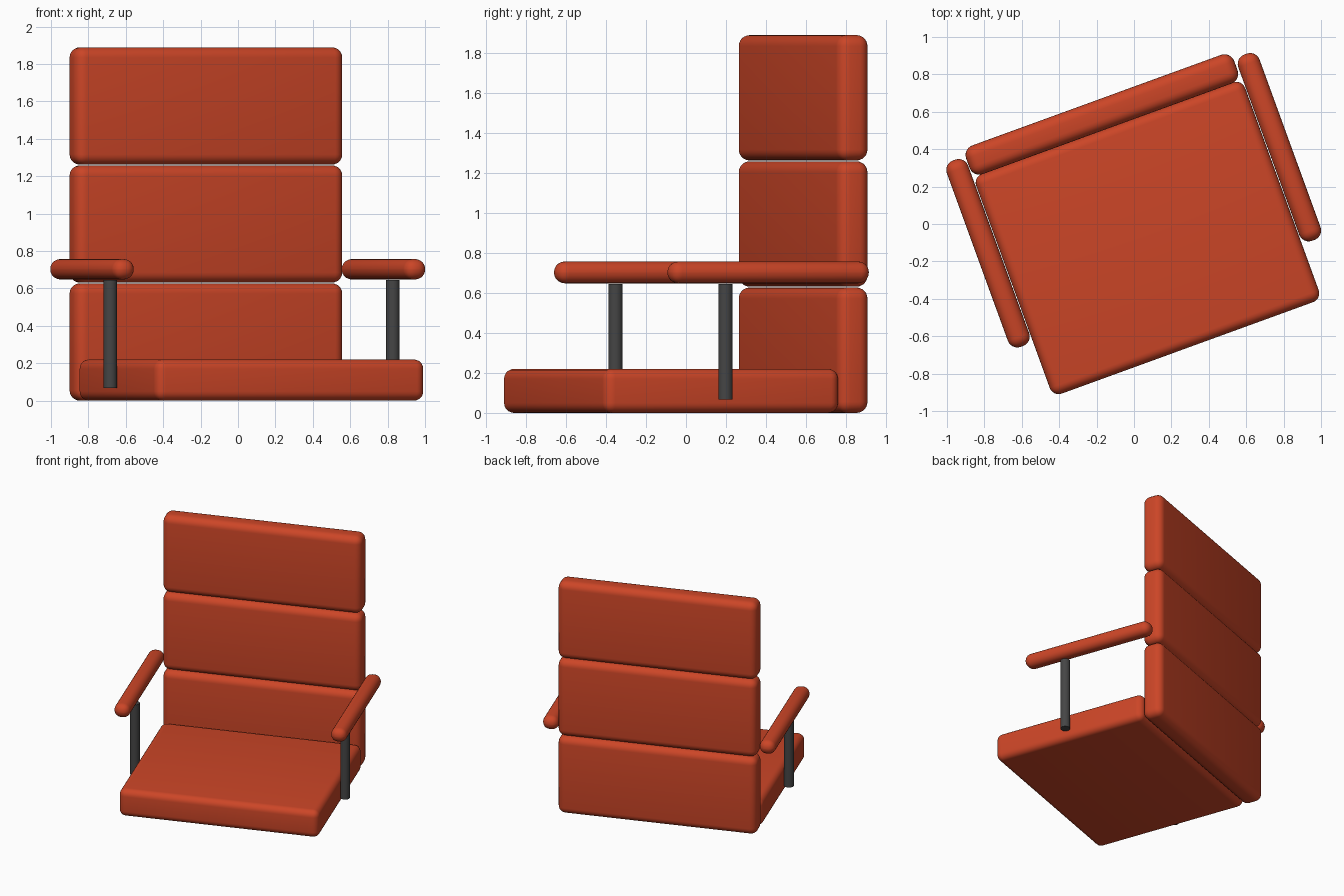
import bpy, math
from mathutils import Matrix

if "Cube" in bpy.data.objects:
    bpy.data.objects.remove(bpy.data.objects["Cube"])

TURN = Matrix.Rotation(math.radians(20), 4, 'Z')   # whole chair is turned
CX = 0.042                                         # chair centre line before turning


def material(name, color):
    m = bpy.data.materials.new(name)
    m.diffuse_color = color
    m.use_nodes = True
    m.node_tree.nodes["Principled BSDF"].inputs["Base Color"].default_value = m.diffuse_color
    return m


red = material("red_upholstery", (0.60, 0.06, 0.02, 1))
dark = material("dark_metal", (0.06, 0.06, 0.06, 1))


def finish(name, mat):
    ob = bpy.context.object
    ob.name = name
    ob.data.materials.append(mat)
    bpy.ops.object.shade_smooth_by_angle(angle=math.radians(40))
    ob.data.transform(TURN @ ob.matrix_basis)
    ob.matrix_basis = Matrix.Identity(4)
    return ob


def cushion(name, x, y, z0, z1, w, d, r):
    bpy.ops.mesh.primitive_cube_add(size=1)
    ob = bpy.context.object
    ob.data.transform(Matrix.Translation((x, y, (z0 + z1) / 2))
                      @ Matrix.Diagonal((w, d, z1 - z0, 1)))
    bev = ob.modifiers.new("rounding", 'BEVEL')
    bev.width = r
    bev.segments = 6
    bpy.ops.object.modifier_apply(modifier="rounding")
    finish(name, red)


# Seat
cushion("seat", CX, -0.095, 0, 0.22, 1.53, 1.25, 0.05)

# Three stacked back cushions
for i in range(3):
    z = i * 0.631
    cushion(f"back_cushion_{i + 1}", CX - 0.003, 0.609, z, z + 0.627, 1.525, 0.163, 0.055)

# Armrests and their posts
for side, s in (("left", -1), ("right", 1)):
    cushion(f"armrest_{side}", CX + s * 0.829, 0.12, 0.648, 0.757, 0.121, 1.06, 0.0535)
    bpy.ops.mesh.primitive_cylinder_add(vertices=32, radius=0.036, depth=0.578,
                                        location=(CX + s * 0.804, -0.098, 0.356))
    finish(f"armrest_post_{side}", dark)
